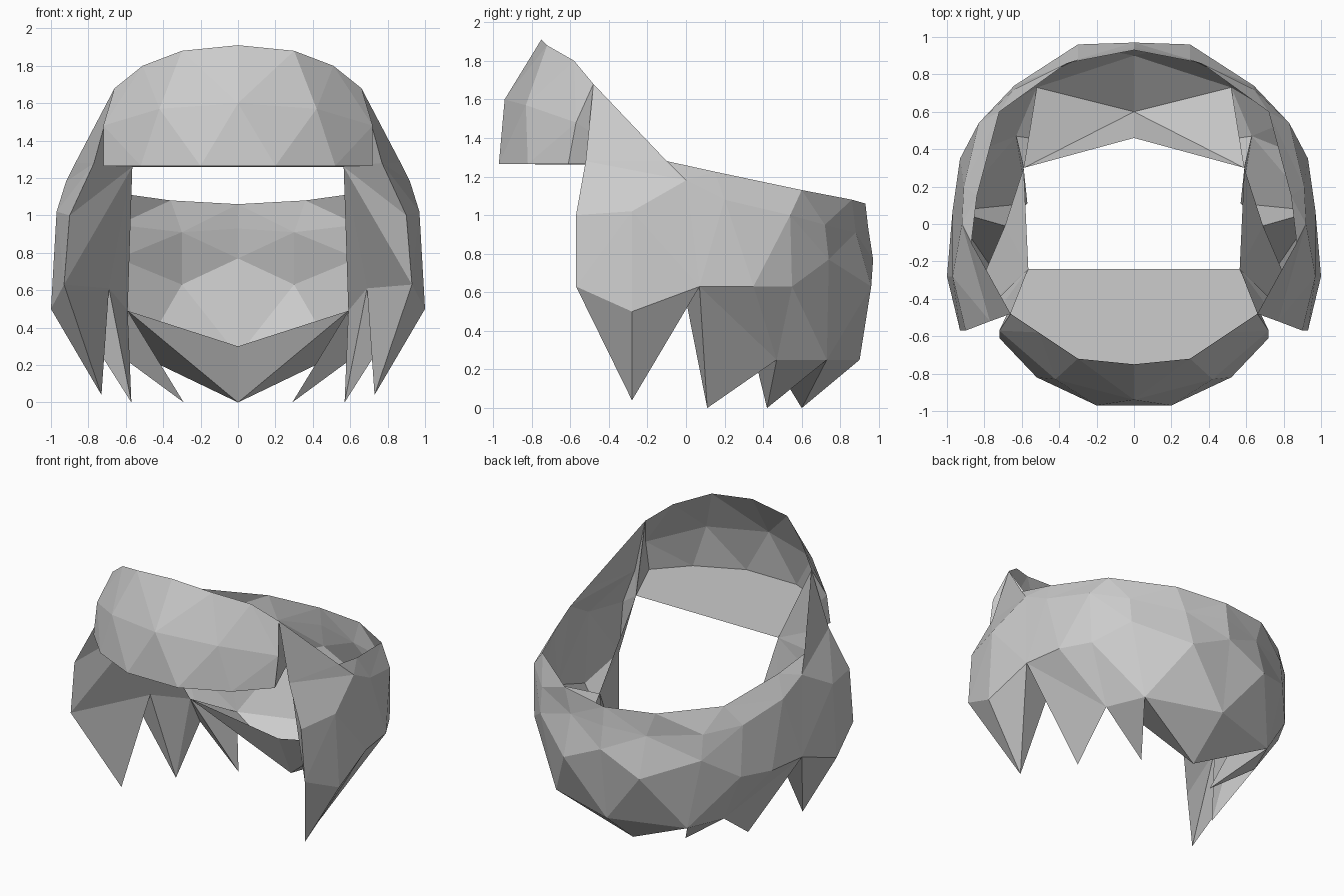
import bpy, bmesh
from mathutils import Vector as V

if "Cube" in bpy.data.objects:
    bpy.data.objects.remove(bpy.data.objects["Cube"])


def strip(a, b):
    """Triangles joining two open rows, always taking the shorter diagonal."""
    i = j = 0
    tris = []
    while i < len(a) - 1 or j < len(b) - 1:
        step_a = j == len(b) - 1 or (
            i < len(a) - 1
            and (V(a[i + 1]) - V(b[j])).length <= (V(a[i]) - V(b[j + 1])).length)
        if step_a:
            tris.append((a[i], a[i + 1], b[j]))
            i += 1
        else:
            tris.append((a[i], b[j + 1], b[j]))
            j += 1
    return tris


def part(name, faces):
    """Flat-shaded half part, mirrored over x = 0."""
    bm = bmesh.new()
    cache = {}
    for f in faces:
        for p in f:
            if p not in cache:
                cache[p] = bm.verts.new(p)
        bm.faces.new([cache[p] for p in f])
    bmesh.ops.recalc_face_normals(bm, faces=bm.faces)
    mesh = bpy.data.meshes.new(name)
    bm.to_mesh(mesh)
    bm.free()
    ob = bpy.data.objects.new(name, mesh)
    bpy.context.collection.objects.link(ob)
    mod = ob.modifiers.new("mirror", 'MIRROR')
    mod.use_clip = True
    mod.merge_threshold = 0.001
    return ob


# Shared corner points
temple = (.66, -.48, 1.68)      # where fringe and rim meet
brow = (.77, -.52, 1.28)        # front edge below the temple
face_top = (.565, -.24, 1.26)   # inner corner of the face opening
jaw = (.59, .3, .49)            # inner lower corner
nape = (0, .46, .3)             # inner centre at the back

# Fringe rows, centre to side
fringe_top = [(0, -.75, 1.91), (.3, -.72, 1.88), (.51, -.58, 1.80), temple]
fringe_mid = [(0, -.94, 1.60), (.42, -.83, 1.57), (.72, -.57, 1.48)]
fringe_low = [(0, -.97, 1.265), (.2, -.97, 1.265), (.52, -.82, 1.265), (.72, -.61, 1.265)]
floor_back = [(0, -.24, 1.26), face_top]
part("fringe",
     strip(fringe_top, fringe_mid) + strip(fringe_mid, fringe_low)
     + [tuple(fringe_low + floor_back[::-1])]
     + [(temple, fringe_mid[-1], face_top), (fringe_mid[-1], fringe_low[-1], face_top)])

# Side and back hair rows, back centre to front edge
rim = [(0, .93, 1.06), (.36, .86, 1.08), (.72, .60, 1.13), (.84, .15, 1.225),
       (.87, -.1, 1.28), temple]
upper = [(0, .945, .93), (.3, .88, .91), (.64, .72, .95), (.83, .54, 1.0),
         (.91, .2, 1.08), (.92, 0, 1.18)]
upper_front = [(.97, -.28, 1.02), (.90, -.57, 1.0)]
lower = [(0, .97, .77), (.3, .96, .63), (.64, .74, .77), (.82, .55, .63),
         (.93, .35, .63), (.97, .07, .63), (1, -.28, .5), (.93, -.57, .63)]
part("side_and_back_hair",
     strip(rim, upper + [brow])
     + strip([upper[-1]] + upper_front, [brow])
     + strip(upper + upper_front, lower))

# Front edges of the side hair, turned in to the face opening
inner = (.69, -.01, .61)
front_edge = [temple, brow, upper_front[-1], lower[-1], inner, jaw]
part("face_edge", strip(front_edge, [face_top]))

# Pointed lower ends: outer skirt, tips and their inner sides
tip_back, tip_mid = (0, .6, 0), (.29, .42, 0)
tip_side, tip_front = (.57, .11, 0), (.73, -.28, .04)
skirt = [(0, .9, .25), (.52, .73, .25), (.63, .47, .25), tip_side]
part("pointed_ends",
     strip(lower[:6], skirt)
     + [(skirt[0], skirt[1], tip_back), (skirt[1], skirt[2], tip_mid)]
     + [(jaw, nape, tip_back), (jaw, tip_back, skirt[1]),
        (jaw, skirt[1], tip_mid), (jaw, tip_mid, skirt[2]),
        (jaw, skirt[2], tip_side), (jaw, tip_side, inner),
        (inner, tip_side, lower[5]), (inner, lower[5], tip_front),
        (inner, tip_front, lower[7])]
     + strip(lower[5:], [tip_front]))
